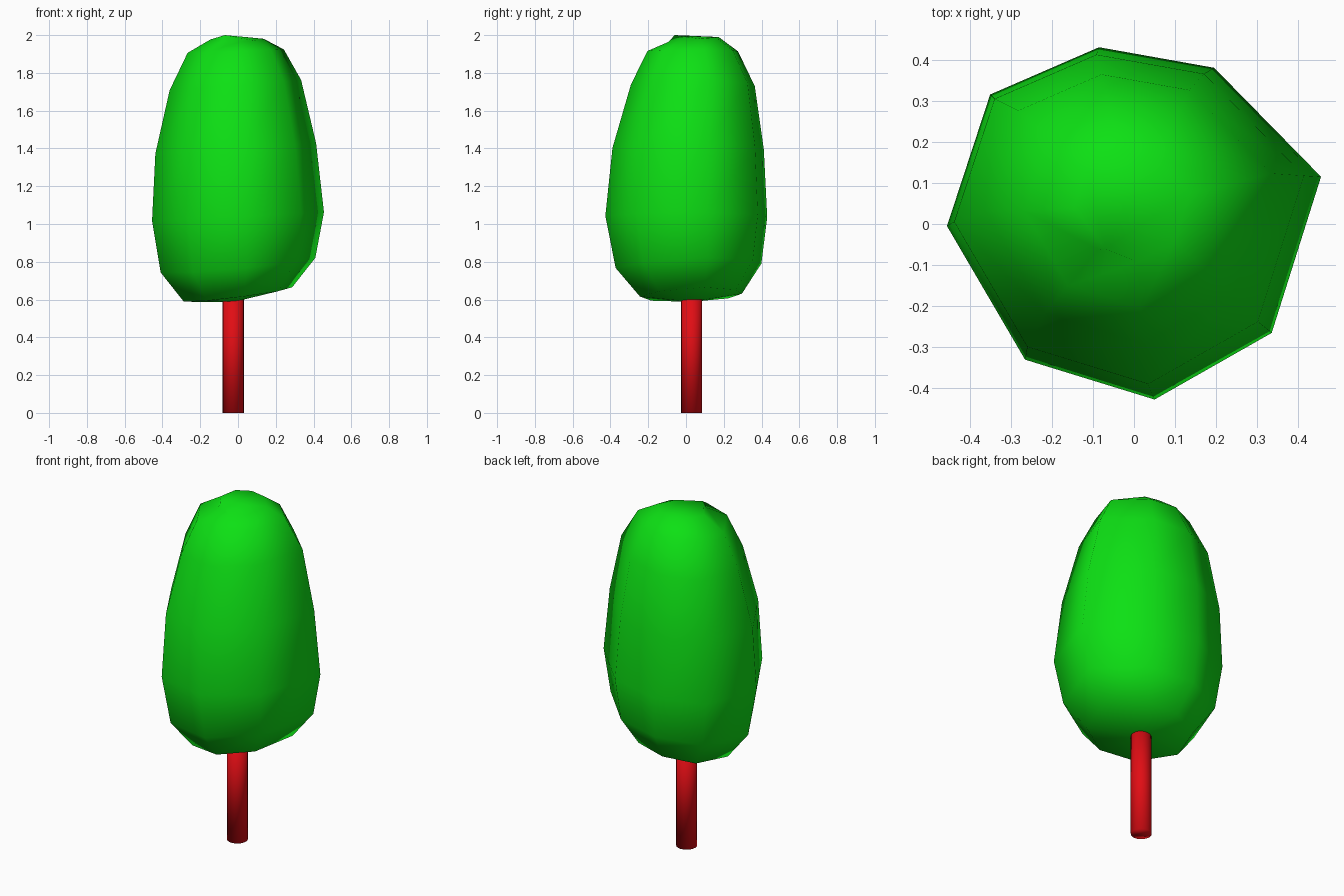
import bpy, bmesh, math

if "Cube" in bpy.data.objects:
    bpy.data.objects.remove(bpy.data.objects["Cube"])


def paint(obj, name, color):
    mat = bpy.data.materials.new(name)
    mat.diffuse_color = color
    mat.use_nodes = True
    mat.node_tree.nodes["Principled BSDF"].inputs["Base Color"].default_value = mat.diffuse_color
    obj.data.materials.append(mat)


# Trunk: slim, fully smooth-shaded cylinder running a little way into the crown
bpy.ops.mesh.primitive_cylinder_add(vertices=20, radius=0.056, depth=0.66,
                                    location=(-0.025, 0.03, 0.33))
trunk = bpy.context.object
trunk.name = "trunk"
bpy.ops.object.shade_smooth()
paint(trunk, "red_bark", (0.75, 0.004, 0.007, 1))

# Crown: irregular eight-sided outline, lofted through scaled rings
outline = [(-0.455, -0.005), (-0.265, -0.33), (0.05, -0.427), (0.335, -0.265),
           (0.455, 0.115), (0.195, 0.38), (-0.085, 0.43), (-0.35, 0.315)]
# ring: scale, centre x, centre y, height, tilt along x, tilt along y
rings = [(0.63, 0.0, 0.025, 0.625, 0.08, 0.03), (0.9, 0.0, 0.012, 0.78, 0.08, 0.04),
         (1.0, 0.0, 0.0, 1.04, 0.05, 0.0), (0.935, -0.012, 0.01, 1.40, 0.06, 0.0),
         (0.765, -0.014, 0.035, 1.735, 0.06, 0.0),
         (0.56, -0.012, 0.035, 1.915, 0.02, 0.0),
         (0.31, -0.005, 0.04, 1.977, 0.0, 0.03)]

bm = bmesh.new()
loops = []
for s, cx, cy, z, tx, ty in rings:
    loops.append([bm.verts.new((x * s + cx, y * s + cy, z + tx * x + ty * y))
                  for x, y in outline])
bottom = bm.verts.new((-0.02, 0.03, 0.588))
top = bm.verts.new((-0.07, -0.06, 2.0))
n = len(outline)
for i in range(n):
    j = (i + 1) % n
    for a, b in zip(loops, loops[1:]):
        bm.faces.new((a[i], a[j], b[j], b[i]))
    bm.faces.new((loops[0][j], loops[0][i], bottom))
    bm.faces.new((loops[-1][i], loops[-1][j], top))
bmesh.ops.recalc_face_normals(bm, faces=bm.faces)
for f in bm.faces:
    f.smooth = True
mesh = bpy.data.meshes.new("crown")
bm.to_mesh(mesh)
bm.free()
crown = bpy.data.objects.new("crown", mesh)
bpy.context.collection.objects.link(crown)
paint(crown, "green_leaves", (0.004, 0.75, 0.007, 1))
